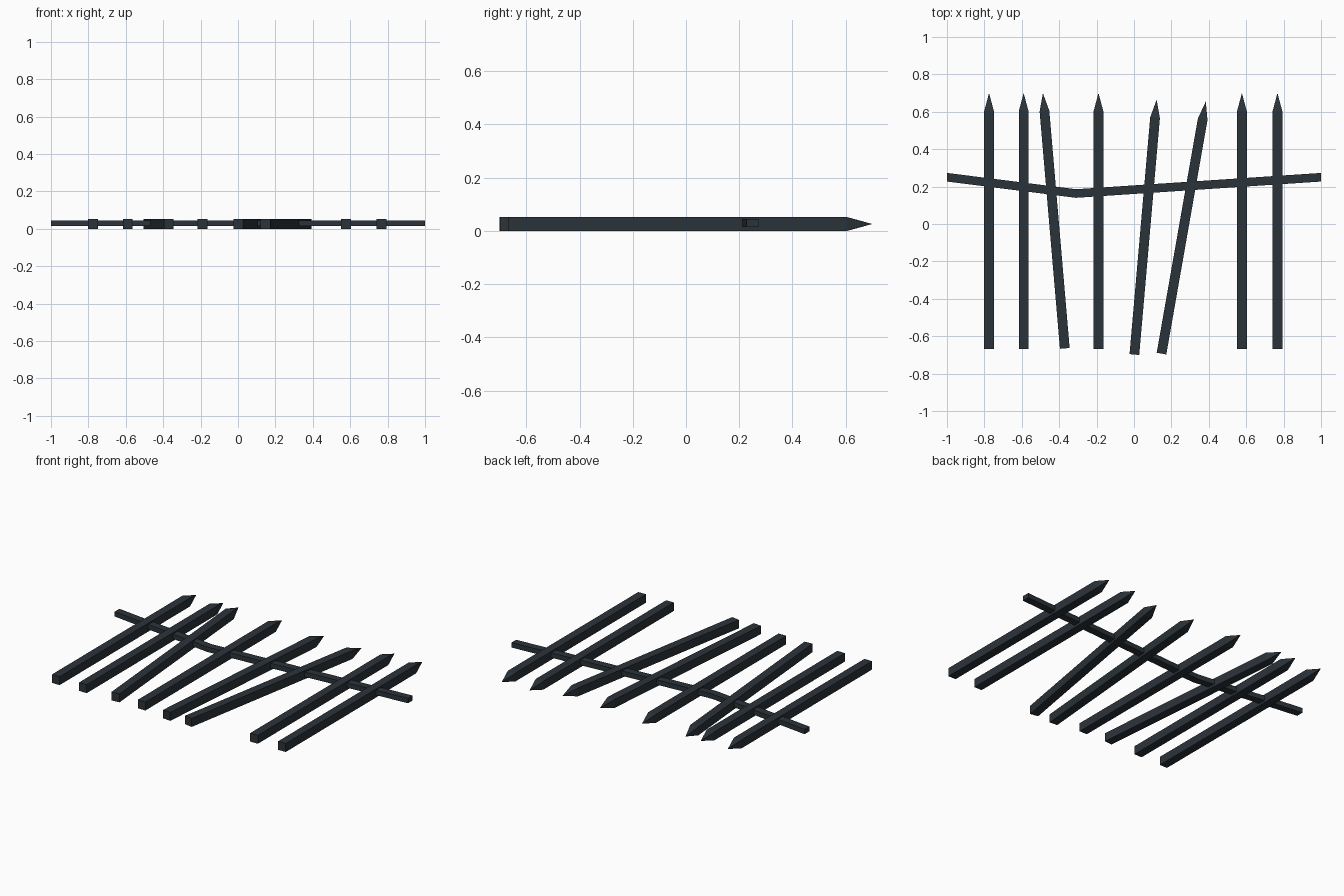
import bpy, bmesh, math
from mathutils import Vector

if "Cube" in bpy.data.objects:
    bpy.data.objects.remove(bpy.data.objects["Cube"])

iron = bpy.data.materials.new("dark iron")
iron.diffuse_color = (0.024, 0.033, 0.041, 1)
iron.use_nodes = True
iron.node_tree.nodes["Principled BSDF"].inputs["Base Color"].default_value = iron.diffuse_color


def finish(name, bm):
    bmesh.ops.recalc_face_normals(bm, faces=bm.faces)
    me = bpy.data.meshes.new(name)
    bm.to_mesh(me)
    bm.free()
    me.materials.append(iron)
    ob = bpy.data.objects.new(name, me)
    bpy.context.collection.objects.link(ob)
    return ob


def skin(name, rings, tip=None):
    """Join four-sided rings; close with a cap or a point."""
    bm = bmesh.new()
    vs = [[bm.verts.new(p) for p in r] for r in rings]
    for a, b in zip(vs, vs[1:]):
        for i in range(4):
            bm.faces.new((a[i], a[(i + 1) % 4], b[(i + 1) % 4], b[i]))
    bm.faces.new(vs[0])
    if tip:
        t = bm.verts.new(tip)
        for i in range(4):
            bm.faces.new((vs[-1][i], vs[-1][(i + 1) % 4], t))
    else:
        bm.faces.new(vs[-1])
    return finish(name, bm)


# Pickets: square bars with pyramid points, lying flat (foot xy, tip xy)
W, TIP = 0.052, 0.097
pickets = [((x, -0.668), (x, 0.70)) for x in (-0.775, -0.59, -0.19, 0.577, 0.767)]
pickets += [((-0.37, -0.665), (-0.487, 0.70)),
            ((0.002, -0.698), (0.121, 0.665)),
            ((0.147, -0.693), (0.384, 0.655))]
for n, (foot, end) in enumerate(pickets):
    a, b = Vector((*foot, W / 2)), Vector((*end, W / 2))
    d = (b - a).normalized()
    side, up = Vector((d.y, -d.x, 0)) * W / 2, Vector((0, 0, W / 2))
    corners = [-side - up, side - up, side + up, -side + up]
    rings = [[c + k for k in corners] for c in (a, b - d * TIP)]
    skin(f"picket_{n + 1}", rings, b)

# Bent cross rail running through the pickets
H, Z0, Z1 = 0.023, 0.014, 0.044
rail = [[(x, y - H, Z0), (x, y + H, Z0), (x, y + H, Z1), (x, y - H, Z1)]
        for x, y in ((-1, 0.25), (-0.31, 0.163), (1, 0.25))]
skin("cross_rail", rail)
